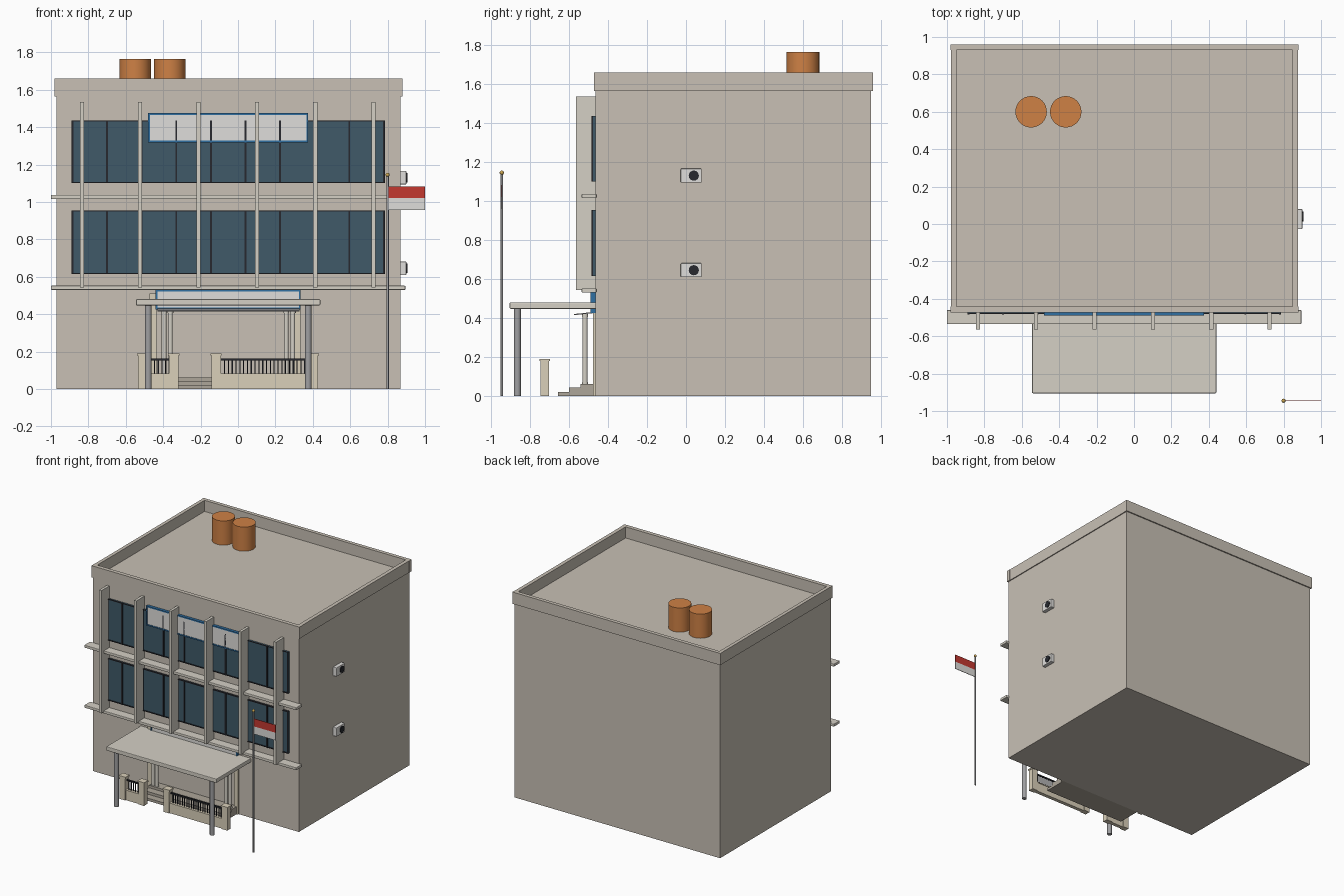
import bpy, math

if "Cube" in bpy.data.objects:
    bpy.data.objects.remove(bpy.data.objects["Cube"])


def mat(name, r, g, b):
    m = bpy.data.materials.new(name)
    m.diffuse_color = (r, g, b, 1)
    m.use_nodes = True
    m.node_tree.nodes["Principled BSDF"].inputs["Base Color"].default_value = m.diffuse_color
    return m


WALL = mat("wall_paint", 0.58, 0.53, 0.46)
TRIM = mat("trim_paint", 0.66, 0.63, 0.56)
CREAM = mat("cream_paint", 0.70, 0.63, 0.49)
GLASS = mat("blue_glass", 0.05, 0.10, 0.14)
DARK = mat("dark_metal", 0.02, 0.022, 0.028)
BLUE = mat("blue_frame", 0.03, 0.16, 0.36)
WHITE = mat("white_panel", 0.74, 0.73, 0.71)
STEEL = mat("steel", 0.35, 0.35, 0.36)
ORANGE = mat("orange_tank", 0.62, 0.22, 0.06)
RED = mat("red_cloth", 0.55, 0.04, 0.03)
GOLD = mat("gold", 0.60, 0.38, 0.08)
STONE = mat("step_stone", 0.42, 0.38, 0.32)


def box(name, x, y, z, m, bevel=0):
    """Box from (min, max) pairs on each axis."""
    bpy.ops.mesh.primitive_cube_add(size=1, location=[(a + b) / 2 for a, b in (x, y, z)])
    o = bpy.context.object
    o.name = name
    o.scale = [b - a for a, b in (x, y, z)]
    bpy.ops.object.transform_apply(location=False, rotation=False, scale=True)
    o.data.materials.append(m)
    if bevel:
        b = o.modifiers.new("bevel", "BEVEL")
        b.width, b.segments = bevel, 2
    return o


def cyl(name, x, y, z, r, m, n=24):
    """Upright cylinder, z is a (min, max) pair."""
    bpy.ops.mesh.primitive_cylinder_add(vertices=n, radius=r, depth=z[1] - z[0],
                                        location=(x, y, (z[0] + z[1]) / 2))
    o = bpy.context.object
    o.name = name
    o.data.materials.append(m)
    bpy.ops.object.shade_smooth_by_angle()
    return o


def sign(name, x, z, y0, y1, t):
    """White panel in a blue border."""
    box(name + "_panel", (x[0] + t, x[1] - t), (y0 + 0.004, y1), (z[0] + t, z[1] - t), WHITE)
    for i in (0, 1):
        e = (x[0], x[0] + t) if i == 0 else (x[1] - t, x[1])
        box(name + "_frame_side", e, (y0, y1), z, BLUE)
        e = (z[0], z[0] + t) if i == 0 else (z[1] - t, z[1])
        box(name + "_frame_rail", (x[0] + t, x[1] - t), (y0, y1), e, BLUE)


# Main block and roof parapet
F = -0.465
box("main_block", (-0.97, 0.87), (F, 0.95), (0, 1.57), WALL)
PZ = (1.565, 1.66)
box("parapet_front", (-0.98, 0.88), (-0.472, -0.44), PZ, WALL)
box("parapet_back", (-0.98, 0.88), (0.93, 0.96), PZ, WALL)
box("parapet_left", (-0.978, -0.95), (-0.44, 0.93), PZ, WALL)
box("parapet_right", (0.848, 0.878), (-0.44, 0.93), PZ, WALL)

# Roof water tanks
for x in (-0.55, -0.365):
    cyl("water_tank", x, 0.6, (1.57, 1.765), 0.084, ORANGE, 32)

# Window bands with mullions and frames
for z0, z1 in ((0.615, 0.955), (1.10, 1.435)):
    box("window_band", (-0.89, 0.785), (-0.476, F + 0.01), (z0, z1), GLASS)
    for i in range(10):
        x = -0.885 + i * 1.665 / 9
        box("mullion", (x - 0.005, x + 0.005), (-0.484, F), (z0, z1), DARK)
    for z in (z0, z1 - 0.006):
        box("window_rail", (-0.89, 0.785), (-0.482, F), (z, z + 0.006), DARK)

# Horizontal ledges and vertical fins
for z0, z1 in ((0.53, 0.552), (1.015, 1.037)):
    box("ledge", (-1.0, 0.895), (-0.535, F + 0.005), (z0, z1), TRIM, 0.004)
for i in range(6):
    x = -0.835 + i * 0.312
    box("facade_fin", (x - 0.011, x + 0.011), (-0.565, F + 0.005), (0.543, 1.535), TRIM)

# Sign boards
sign("upper_sign", (-0.48, 0.375), (1.318, 1.475), -0.488, F, 0.01)
sign("entrance_sign", (-0.44, 0.335), (0.425, 0.53), -0.49, F, 0.01)

# Entrance canopy and its posts
box("canopy", (-0.545, 0.44), (-0.905, F + 0.005), (0.447, 0.48), TRIM, 0.005)
for x in (-0.48, 0.375):
    cyl("canopy_post", x, -0.865, (0, 0.45), 0.018, STEEL)

# Porch pilasters, paired columns and thin awning
for x in (-0.455, 0.315):
    box("pilaster", (x - 0.018, x + 0.018), (-0.477, F), (0, 0.51), CREAM)
for x in (-0.395, -0.362, 0.258, 0.293):
    cyl("porch_column", x, -0.518, (0.06, 0.415), 0.013, TRIM, 20)
    cyl("column_base", x, -0.518, (0.06, 0.072), 0.016, TRIM, 20)
    cyl("column_cap", x, -0.518, (0.405, 0.42), 0.016, TRIM, 20)
a = box("awning", (-0.43, 0.33), (-0.575, -0.463), (0.42, 0.426), STEEL)
a.rotation_euler.x = math.radians(6)

# Entrance steps
for y0, y1, h in ((-0.54, F, 0.062), (-0.6, -0.54, 0.042), (-0.657, -0.6, 0.021)):
    box("step", (-0.42, 0.32), (y0, y1), (0, h), STONE)

# Front fence: capped pillars, low walls, railings
for x in (-0.51, -0.343, -0.117, 0.402):
    box("fence_pillar", (x - 0.025, x + 0.025), (-0.747, -0.703), (0, 0.18), CREAM)
    box("pillar_cap", (x - 0.03, x + 0.03), (-0.752, -0.698), (0.178, 0.19), CREAM)
for x0, x1 in ((-0.485, -0.368), (-0.092, 0.377)):
    box("fence_wall", (x0, x1), (-0.74, -0.71), (0, 0.075), CREAM)
    box("wall_coping", (x0, x1), (-0.744, -0.706), (0.075, 0.083), CREAM)
    box("fence_rail", (x0, x1), (-0.73, -0.72), (0.153, 0.163), DARK)
    n = round((x1 - x0) / 0.02)
    for i in range(1, n):
        x = x0 + (x1 - x0) * i / n
        box("fence_bar", (x - 0.003, x + 0.003), (-0.728, -0.722), (0.08, 0.156), DARK)

# Air conditioners on the right wall
for z in (0.645, 1.13):
    box("air_conditioner", (0.865, 0.9), (-0.027, 0.08), (z - 0.036, z + 0.036), WHITE, 0.004)
    f = cyl("fan_grille", 0.9, 0.04, (z - 0.006, z + 0.006), 0.026, DARK)
    f.rotation_euler.y = math.pi / 2

# Flagpole and flag
cyl("flagpole", 0.8, -0.945, (0, 1.14), 0.006, STEEL, 16)
bpy.ops.mesh.primitive_uv_sphere_add(segments=16, ring_count=8, radius=0.011,
                                     location=(0.8, -0.945, 1.145))
ball = bpy.context.object
ball.name = "pole_finial"
ball.data.materials.append(GOLD)
bpy.ops.object.shade_smooth_by_angle()
box("flag_top", (0.803, 1.0), (-0.947, -0.943), (1.02, 1.082), RED)
box("flag_bottom", (0.803, 1.0), (-0.947, -0.943), (0.958, 1.02), WHITE)
